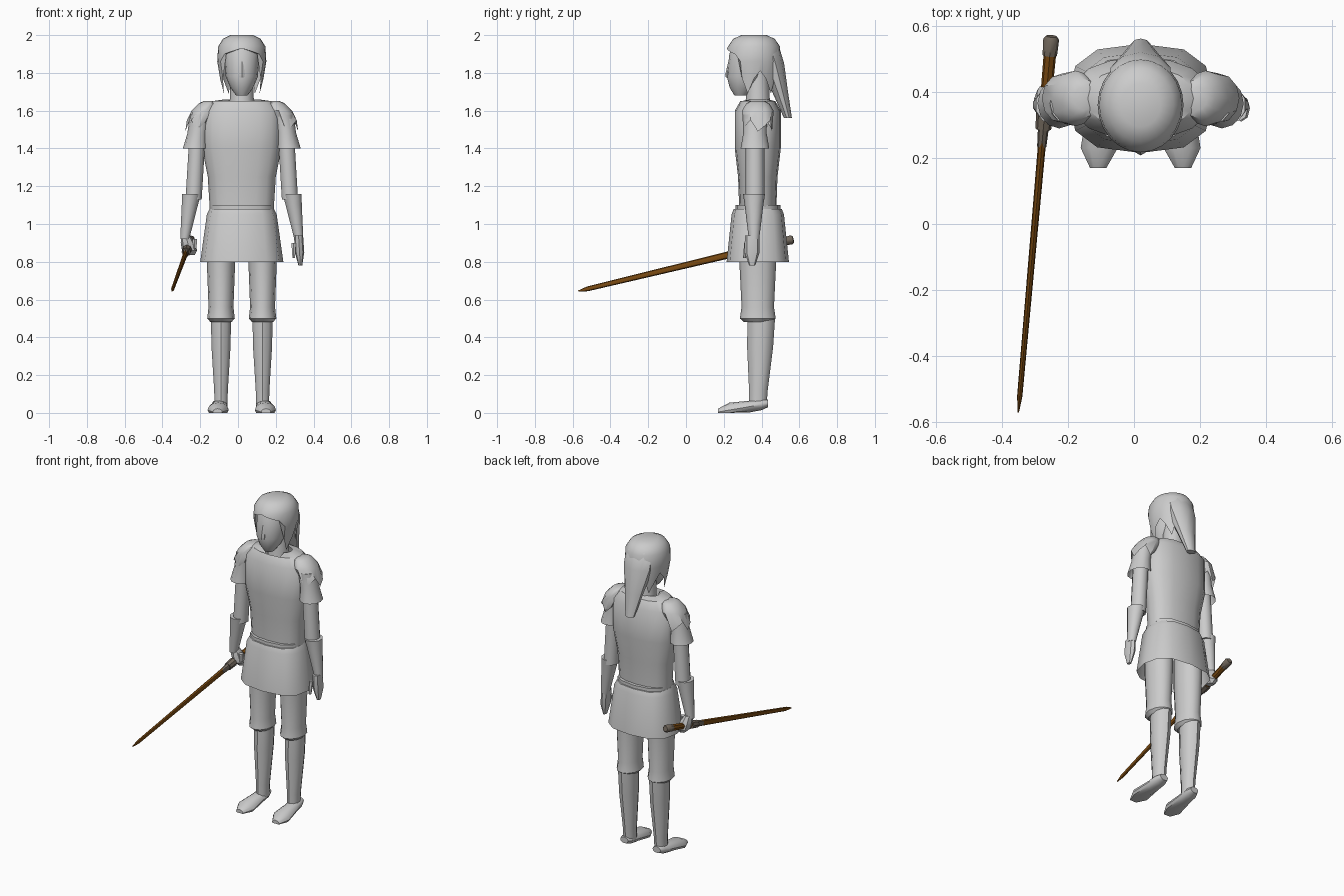
import bpy, bmesh, math
from mathutils import Matrix, Vector

if "Cube" in bpy.data.objects:
    bpy.data.objects.remove(bpy.data.objects["Cube"], do_unlink=True)

MIDDLE = 0.02      # x of the body's mirror plane
BODY = 0.38        # y of the body's upright axis


def material(name, red, green, blue):
    mat = bpy.data.materials.new(name)
    mat.use_nodes = True
    colour = (red, green, blue, 1)
    mat.diffuse_color = colour
    mat.node_tree.nodes["Principled BSDF"].inputs["Base Color"].default_value = colour
    return mat


GREY = material("pale grey", 0.6, 0.6, 0.6)
WOOD = material("brown wood", 0.2, 0.07, 0.006)
FITTING = material("dull metal", 0.17, 0.14, 0.11)


def loft(name, profile, x=MIDDLE, y=BODY, depth=1, lean_x=0, lean_y=0, sides=12,
         power=1, mat=GREY, open_bottom=False, open_top=False, matrix=None, adjust=None):
    """Skin rings given as (height, half width).

    The depth is a fixed ratio of the width; the centre drifts by the leans
    as it rises, and a power below one squares off the rings.
    """
    bm = bmesh.new()
    base = profile[0][0]
    rows = []
    for level, (height, radius) in enumerate(profile):
        row = []
        rise = height - base
        for i in range(sides):
            angle = math.tau * i / sides - math.pi / 2
            across, along = (math.copysign(abs(v) ** power, v) * radius
                             for v in (math.cos(angle), math.sin(angle)))
            point = Vector((x + lean_x * rise + across,
                            y + lean_y * rise + along * depth, height))
            if adjust:
                adjust(point, level, i)
            if matrix:
                point = matrix @ point
            row.append(bm.verts.new(point))
        rows.append(row)
    for low, high in zip(rows, rows[1:]):
        for i in range(sides):
            bm.faces.new((low[i - 1], low[i], high[i], high[i - 1]))
    if not open_bottom:
        bm.faces.new(reversed(rows[0]))
    if not open_top:
        bm.faces.new(rows[-1])
    bmesh.ops.recalc_face_normals(bm, faces=bm.faces)
    mesh = bpy.data.meshes.new(name)
    bm.to_mesh(mesh)
    bm.free()
    mesh.materials.append(mat)
    obj = bpy.data.objects.new(name, mesh)
    bpy.context.collection.objects.link(obj)
    bpy.ops.object.select_all(action="DESELECT")
    obj.select_set(True)
    bpy.context.view_layer.objects.active = obj
    bpy.ops.object.shade_smooth_by_angle(angle=math.radians(40))


def neckline(point, level, i):
    """Pull the front of the collar down to a point."""
    if level == 5:
        drop = {0: 0.09, 1: 0.045, 15: 0.045}.get(i, 0)
        point.z -= drop
        point.y -= drop / 2


def hair_edge(point, level, i):
    """Open the hair over the face and make ragged locks at the sides."""
    turn = min(i, 24 - i)
    if turn <= 3:
        point.z = max(point.z, 1.93 - turn / 100)
    elif level == 0 and turn in (5, 9):
        point.z -= 0.08
        point.x += (MIDDLE - point.x) * 0.15
    elif level == 0 and turn == 7:
        point.z += 0.04


def ragged(point, level, i):
    """Zigzag the lower edge of the shoulder piece."""
    if level == 0:
        point.z += 0.03 * (i % 3 - 1)


def flat_sole(point, level, i):
    """Flatten whatever lies below the ground."""
    point.y = max(point.y, 0)


# Tunic, waistband and skirt
loft("tunic", [(1.09, 0.17), (1.25, 0.18), (1.4, 0.21), (1.6, 0.21), (1.65, 0.16),
               (1.66, 0.09)],
     depth=0.58, sides=16, power=0.85, open_top=True, adjust=neckline)
loft("waistband", [(1.05, 0.17), (1.1, 0.17)], depth=0.7, power=0.8)
loft("skirt", [(0.8, 0.22), (1.05, 0.185), (1.08, 0.17)], depth=0.75, power=0.75,
     open_bottom=True)

# Neck, head and nose
loft("neck", [(1.52, 0.085), (1.62, 0.065), (1.82, 0.058)])
loft("head", [(1.68, 0.03), (1.72, 0.06), (1.78, 0.085), (1.9, 0.095), (1.97, 0.08)],
     y=0.29, depth=1.1, lean_y=0.2, sides=16)
loft("nose", [(1.775, 0.014), (1.79, 0.019), (1.87, 0.008)], y=0.225, lean_y=0.1,
     sides=6)

# Hair
loft("hair_cap", [(1.77, 0.115), (1.86, 0.13), (1.94, 0.125), (1.98, 0.1), (2, 0.06)],
     y=0.36, depth=1.1, sides=24, open_bottom=True, adjust=hair_edge)
loft("hair_tail", [(1.56, 0.03), (1.7, 0.06), (1.85, 0.095), (1.95, 0.095), (1.98, 0.06)],
     y=0.54, depth=0.7, lean_y=-0.3, sides=10)

# Turns a loft so that it rises towards the front
FORWARD = Matrix.Rotation(math.pi / 2, 4, "X")

for side, label in ((1, "left_"), (-1, "right_")):
    def paired(name, profile, offset, lean=0, **options):
        loft(label + name, profile, x=MIDDLE + side * offset, lean_x=side * lean, **options)

    # Sleeve and arm
    paired("shoulder", [(1.52, 0.063), (1.6, 0.07), (1.64, 0.05), (1.65, 0.03)], 0.236,
           lean=-0.5, depth=1.2, open_bottom=True, adjust=ragged)
    paired("sleeve", [(1.4, 0.066), (1.48, 0.054), (1.58, 0.055)], 0.246,
           lean=-0.15, y=0.365, depth=1.15, open_bottom=True)
    paired("upper_arm", [(1.13, 0.045), (1.45, 0.045)], 0.255,
           lean=-0.06, y=0.365, depth=1.1, sides=10)
    paired("forearm", [(0.92, 0.025), (1, 0.034), (1.1, 0.045), (1.16, 0.053)], 0.302,
           lean=-0.15, y=0.36, depth=1.1, sides=10)

    # Breeches, shin and foot
    paired("breeches", [(0.48, 0.055), (0.5, 0.073), (0.56, 0.066), (0.8, 0.075),
                        (0.95, 0.075)], 0.11, depth=1.3)
    paired("shin", [(0.04, 0.036), (0.12, 0.038), (0.35, 0.053), (0.5, 0.056)], 0.11,
           depth=1.3, lean_y=0.04, sides=10)
    paired("foot", [(-0.435, 0.028), (-0.4, 0.042), (-0.34, 0.044), (-0.23, 0.056),
                    (-0.17, 0.025)], 0.115, lean=0.05, y=0.05, depth=0.7, lean_y=-0.17,
           matrix=FORWARD, adjust=flat_sole)

# Relaxed left hand, and right hand closed round the grip
loft("left_hand", [(0.78, 0.01), (0.85, 0.025), (0.94, 0.024)], x=0.33, y=0.35,
     depth=1.6, lean_x=-0.06, sides=8)
loft("left_thumb", [(0.82, 0.008), (0.9, 0.014)], x=0.295, y=0.31, lean_y=0.15, sides=6)
loft("right_hand", [(0.835, 0.02), (0.86, 0.04), (0.9, 0.037), (0.94, 0.024)], x=-0.25,
     y=0.39, depth=1.1, lean_x=-0.25, lean_y=-0.2, sides=8)
loft("right_thumb", [(0.87, 0.013), (0.92, 0.014)], x=-0.23, y=0.36, sides=6)

# Wooden sword, lofted from its tip to its pommel
tip, pommel = Vector((-0.35, -0.57, 0.645)), Vector((-0.25, 0.565, 0.918))
turn = (pommel - tip).to_track_quat("Z", "Y").to_matrix().to_4x4()
SWORD = Matrix.Translation(tip) @ turn

for name, mat, depth, profile in (
        ("blade", WOOD, 1.6, [(0, 0.002), (0.05, 0.008), (0.85, 0.012)]),
        ("collar", FITTING, 1.3, [(0.83, 0.014), (0.9, 0.017)]),
        ("guard", FITTING, 1, [(0.885, 0.024), (0.94, 0.026)]),
        ("grip", WOOD, 1.1, [(0.93, 0.017), (1.13, 0.019)]),
        ("pommel", FITTING, 1, [(1.115, 0.022), (1.165, 0.024), (1.175, 0.017)])):
    loft(name, profile, x=0, y=0, depth=depth, sides=8, mat=mat, matrix=SWORD)
